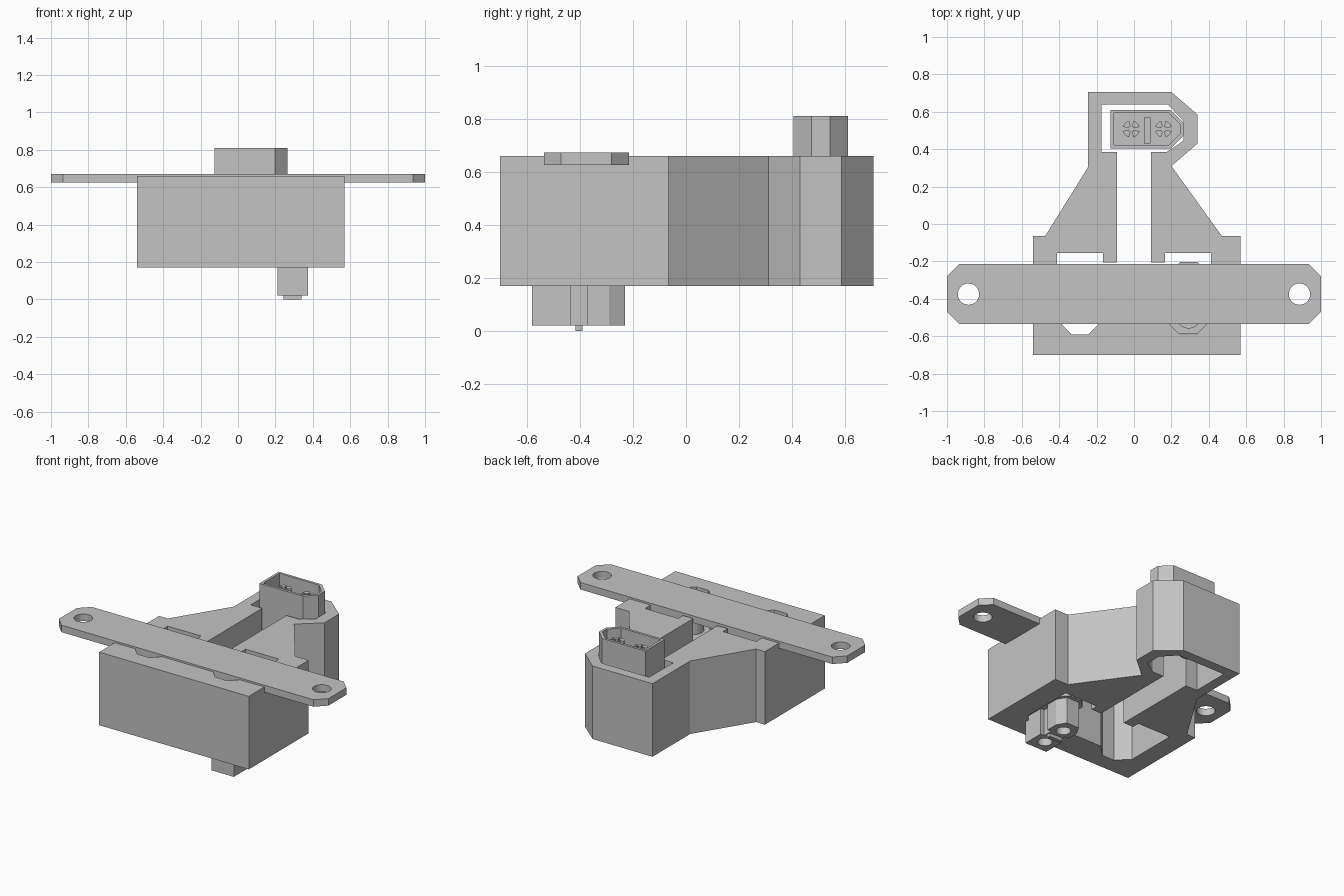
import bpy, bmesh, math

if "Cube" in bpy.data.objects:
    bpy.data.objects.remove(bpy.data.objects["Cube"])

grey = bpy.data.materials.new("plain grey")
grey.use_nodes = True
COLOUR = (0.55, 0.55, 0.55, 1)
grey.diffuse_color = COLOUR
grey.node_tree.nodes["Principled BSDF"].inputs["Base Color"].default_value = COLOUR


def extrude(name, loops, z0, z1):
    """Flat outlines (later loops cut holes or add islands) extruded from z0 to z1."""
    curve = bpy.data.curves.new(name, "CURVE")
    curve.dimensions = "2D"
    curve.fill_mode = "BOTH"
    curve.extrude = (z1 - z0) / 2
    for loop in loops:
        spline = curve.splines.new("POLY")
        spline.points.add(len(loop) - 1)
        for p, (x, y) in zip(spline.points, loop):
            p.co = (x, y, 0, 1)
        spline.use_cyclic_u = True
    temp = bpy.data.objects.new(name + "_outline", curve)
    bpy.context.collection.objects.link(temp)
    graph = bpy.context.evaluated_depsgraph_get()
    mesh = bpy.data.meshes.new_from_object(temp.evaluated_get(graph))
    bpy.data.objects.remove(temp)

    bm = bmesh.new()
    bm.from_mesh(mesh)
    bmesh.ops.remove_doubles(bm, verts=bm.verts, dist=1e-5)
    bmesh.ops.recalc_face_normals(bm, faces=bm.faces)
    bmesh.ops.translate(bm, verts=bm.verts, vec=(0, 0, (z0 + z1) / 2))
    for f in bm.faces:
        f.smooth = False
    bm.to_mesh(mesh)
    bm.free()
    mesh.name = name
    mesh.materials.clear()
    mesh.materials.append(grey)
    obj = bpy.data.objects.new(name, mesh)
    bpy.context.collection.objects.link(obj)
    return obj


def circle(cx, cy, r, n=24):
    return [(cx + r * math.cos(2 * math.pi * i / n),
             cy + r * math.sin(2 * math.pi * i / n)) for i in range(n)]


def rect(x0, y0, x1, y1):
    return [(x0, y0), (x1, y0), (x1, y1), (x0, y1)]


def keyed(x0, y0, x1, y1, c):
    """Rectangle with both corners on the +x end chamfered."""
    return [(x0, y0), (x1 - c, y0), (x1, y0 + c), (x1, y1 - c), (x1 - c, y1), (x0, y1)]


def turn(loop, cx, cy):
    """Turn an outline a quarter turn so that its +x end points to +y."""
    return [(cx - y, cy + x) for x, y in loop]


def quarters(cx, cy, r0, r1):
    """Four ring sectors of a split contact pin."""
    result = []
    for q in range(4):
        angles = [math.pi / 2 * q + 0.25 + i * 0.21 for i in range(6)]
        arc = [(cx + r1 * math.cos(a), cy + r1 * math.sin(a)) for a in angles]
        arc += [(cx + r0 * math.cos(a), cy + r0 * math.sin(a)) for a in reversed(angles)]
        result.append(arc)
    return result


# Holder body with one connected opening for the three sockets
outer = [(-.54, -.7), (.57, -.7), (.57, -.065), (.47, -.065), (.2, .31), (.34, .43),
         (.34, .585), (.2, .705), (-.245, .705), (-.245, .305), (-.475, -.065), (-.54, -.065)]
half = [(.09, .385), (.09, -.205), (.165, -.205), (.165, -.155), (.413, -.155),
        (.413, -.51), (.335, -.59), (.245, -.59), (.165, -.51)]
opening = [(-.175, .385), (-.175, .64), (.18, .64), (.265, .55), (.265, .445), (.175, .385)]
opening += half + [(-x, y) for x, y in reversed(half)]
extrude("holder_body", [outer, opening], .17, .66)

# Mounting bar with a screw hole at each end
bar = [(-1, -.47), (-.935, -.535), (.935, -.535), (1, -.47),
       (1, -.28), (.935, -.215), (-.935, -.215), (-1, -.28)]
extrude("mounting_bar", [bar, circle(-.885, -.375, .057, 32), circle(.885, -.375, .057, 32)],
        .625, .672)

# Upper connector: hollow shell, base, pins, rib and solder cups
shell = keyed(-.125, .405, .265, .61, .068)
cavity = keyed(-.108, .422, .248, .593, .062)
extrude("upper_shell", [shell, cavity], .61, .81)
extrude("upper_base", [shell], .42, .61)
extrude("upper_rib", [rect(.053, .43, .088, .57)], .61, .7)
for side, x in (("left", .157), ("right", -.015)):
    extrude("upper_pin_" + side, quarters(x, .508, .015, .045), .61, .77)
    extrude("upper_cup_" + side, [circle(x, .508, .065), circle(x, .508, .045)], .31, .42)

# Lower connector: housing, two-lobed plug, divider and solder cups
CX, CY = .2925, -.395
extrude("lower_housing", [turn(keyed(-.193, -.102, .193, .102, .058), CX, CY)], .2, .42)
plug = [(-.185, -.0825), (-.04, -.0825), (-.04, -.055), (.025, -.055), (.025, -.0825),
        (.105, -.0825), (.165, -.0475)]
plug += [(x, -y) for x, y in reversed(plug)]
holes = [circle(CX, CY - .1, .045), circle(CX, CY + .076, .045)]
extrude("lower_plug", [turn(plug, CX, CY)] + holes, .022, .2)
extrude("lower_divider", [rect(CX - .048, -.415, CX + .048, -.39)], 0, .03)
for side, y in (("front", CY - .096), ("back", CY + .08)):
    extrude("lower_cup_" + side, [circle(CX, y, .068), circle(CX, y, .045)], .42, .54)
